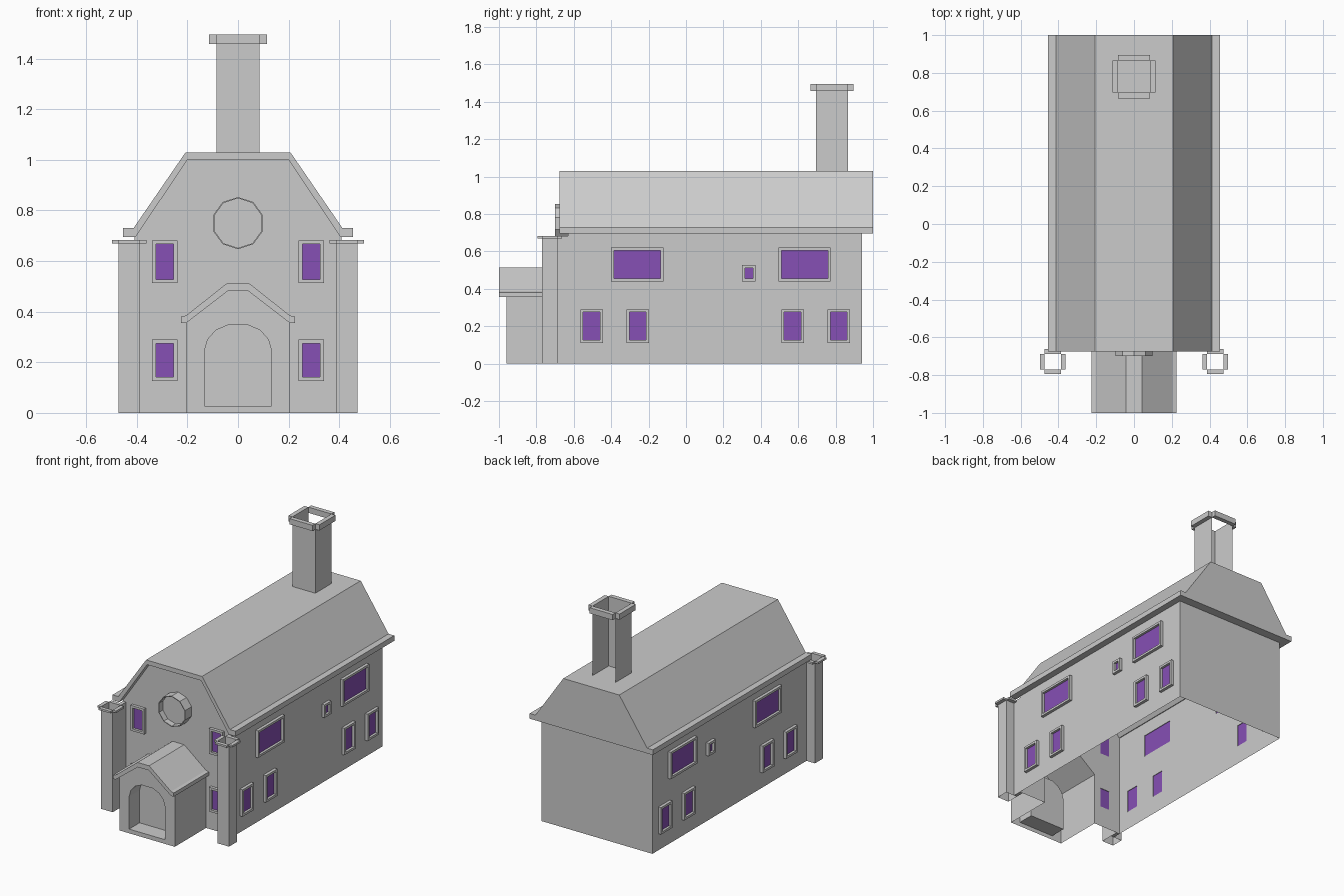
import bpy, bmesh, math
from mathutils import Matrix

if "Cube" in bpy.data.objects:
    bpy.data.objects.remove(bpy.data.objects["Cube"])

FRONT = Matrix(((1, 0, 0, 0), (0, 0, -1, 0), (0, 1, 0, 0), (0, 0, 0, 1)))  # local z -> -y
SIDE = Matrix(((0, 0, 1, 0), (1, 0, 0, 0), (0, 1, 0, 0), (0, 0, 0, 1)))    # local z -> +x

purple = bpy.data.materials.new("window_glass")
purple.diffuse_color = (0.24, 0.08, 0.46, 1)
purple.use_nodes = True
purple.node_tree.nodes["Principled BSDF"].inputs["Base Color"].default_value = purple.diffuse_color


def add(name, mesh, mirror=False, mat=None):
    ob = bpy.data.objects.new(name, mesh)
    bpy.context.collection.objects.link(ob)
    if mirror:
        ob.modifiers.new("mirror", 'MIRROR').use_mirror_merge = False
    if mat:
        mesh.materials.clear()
        mesh.materials.append(mat)
    return ob


def sheet(name, loops, plane, offset, thick=0.0, mirror=False, mat=None):
    """Flat panel with holes, placed on a wall plane; optional outward thickness."""
    cu = bpy.data.curves.new(name, 'CURVE')
    cu.dimensions, cu.fill_mode, cu.extrude = '2D', 'BOTH', thick / 2
    for pts in loops:
        sp = cu.splines.new('POLY')
        sp.points.add(len(pts) - 1)
        for p, (u, v) in zip(sp.points, pts):
            p.co = (u, v, 0, 1)
        sp.use_cyclic_u = True
    tmp = bpy.data.objects.new(name + "_tmp", cu)
    bpy.context.collection.objects.link(tmp)
    bpy.context.view_layer.update()
    deps = bpy.context.evaluated_depsgraph_get()
    me = bpy.data.meshes.new_from_object(tmp.evaluated_get(deps))
    bpy.data.objects.remove(tmp)
    bpy.data.curves.remove(cu)
    me.transform(plane @ Matrix.Translation((0, 0, offset + thick / 2)))
    bm = bmesh.new()
    bm.from_mesh(me)
    bmesh.ops.remove_doubles(bm, verts=bm.verts, dist=1e-5)
    if thick:
        bmesh.ops.recalc_face_normals(bm, faces=bm.faces)
    bm.to_mesh(me)
    bm.free()
    me.polygons.foreach_set("use_smooth", [False] * len(me.polygons))
    return add(name, me, mirror, mat)


def prism(name, pts, axis, a, b, closed=True, caps=True, mirror=False):
    """Profile swept along y (pts = x,z) or z (pts = x,y)."""
    bm = bmesh.new()
    at = (lambda p, t: (p[0], t, p[1])) if axis == 'y' else (lambda p, t: (p[0], p[1], t))
    r0 = [bm.verts.new(at(p, a)) for p in pts]
    r1 = [bm.verts.new(at(p, b)) for p in pts]
    n = len(pts)
    for i in range(n if closed else n - 1):
        j = (i + 1) % n
        bm.faces.new((r0[i], r0[j], r1[j], r1[i]))
    if caps:
        bm.faces.new(r0)
        bm.faces.new(r1)
    bmesh.ops.recalc_face_normals(bm, faces=bm.faces)
    me = bpy.data.meshes.new(name)
    bm.to_mesh(me)
    bm.free()
    return add(name, me, mirror)


def rect(x0, x1, y0, y1):
    return [(x0, y0), (x1, y0), (x1, y1), (x0, y1)]


def sym(half):
    """Mirror a right-hand half profile into a full outline."""
    return half + [(-u, v) for u, v in reversed(half)]


def windows(name, rects, plane, wall):
    """Raised frame and recessed pane for every window."""
    for i, (u0, u1, v0, v1) in enumerate(rects):
        inner = rect(u0 + .015, u1 - .015, v0 + .015, v1 - .015)
        sheet(f"{name}_frame_{i}", [rect(u0, u1, v0, v1), inner], plane, wall, .02, True)
        sheet(f"{name}_pane_{i}", [inner], plane, wall + .004, 0, True, purple)


def cap_strips(name, x0, x1, y0, y1, z0, z1, d, mirror):
    """Four ledges pushed out of the faces of a square shaft."""
    for side, r in (("front", (x0, x1, y0 - d, y0)), ("back", (x0, x1, y1, y1 + d)),
                    ("left", (x0 - d, x0, y0, y1)), ("right", (x1, x1 + d, y0, y1))):
        prism(f"{name}_{side}", rect(*r), 'z', z0, z1, mirror=mirror)


W, YF, YB, EAVE = .41, -.63, .94, .695

# Side walls with windows
side_wins = [(-.40, -.12, .44, .62), (.495, .773, .44, .62), (.30, .372, .44, .527)]
side_wins += [(y, y + .12, .11, .29) for y in (-.565, -.318, .51, .757)]
sheet("side_wall", [rect(YF, YB, 0, EAVE)] + [rect(*w) for w in side_wins], SIDE, W, 0, True)
windows("side_window", side_wins, SIDE, W)

# Front wall, notched around the porch, with round window
gable = [(.405, EAVE), (.20, 1.0)]
porch_in = [(.205, 0), (.205, .355), (.04, .482)]
front_wins = [(.24, .34, .127, .29), (.24, .34, .513, .682)]
both = front_wins + [(-b, -a, c, d) for a, b, c, d in front_wins]


def circle(r):
    return [(r * math.sin(k * math.tau / 10), .75 + r * math.cos(k * math.tau / 10)) for k in range(10)]


outline = sym([(.205, .355), (.205, 0), (W, 0), (W, EAVE), (.20, 1.0)][2:])
outline += [(-u, v) for u, v in porch_in] + list(reversed(porch_in))
sheet("front_wall", [outline, circle(.103)] + [rect(*w) for w in both], FRONT, -YF)
windows("front_window", front_wins, FRONT, -YF)
sheet("round_window_rim", [circle(.103), circle(.098)], FRONT, -YF, .07)
sheet("round_window_panel", [circle(.098)], FRONT, .66)

# Back wall
sheet("back_wall", [rect(-W, W, 0, EAVE)], FRONT, -YB)

# Main roof shell, closed rear gable and its soffit
half = [(.405, EAVE), (.455, EAVE), (.455, .73), (.413, .73), (.207, 1.03)]
inner = [(-.405, EAVE), (-.20, 1.0), (.20, 1.0)]
prism("main_roof", sym(half) + inner[1:], 'y', -.675, 1.0)
sheet("rear_gable", [sym(gable)], FRONT, -1.0)
sheet("rear_soffit", [rect(-.405, .405, YB, 1.0)], Matrix.Identity(4), EAVE)

# Corner pillars, their links to the house and their caps
prism("corner_pillar", rect(.387, .473, -.77, -.687), 'z', 0, .683, caps=False, mirror=True)
prism("pillar_link", rect(.387, W, -.687, YF), 'z', 0, .683, mirror=True)
cap_strips("pillar_cap", .387, .473, -.77, -.687, .67, .683, .025, True)

# Porch walls, front with arched recess, and roof
prism("porch_wall", [(.205, 0), (.205, .36)], 'y', -.96, YF, closed=False, caps=False, mirror=True)
arch = sym([(.133, .028), (.133, .245), (.12, .29), (.087, .327), (.04, .347)])
sheet("porch_front", [sym(porch_in), arch], FRONT, .96)
prism("door_recess", arch, 'y', -.96, -.85, caps=False)
sheet("door_panel", [arch], FRONT, .85)
porch_half = [(.205, .355), (.225, .355), (.225, .38), (.205, .385), (.043, .513)]
prism("porch_roof", sym(porch_half) + [(-.04, .482), (.04, .482)], 'y', -1.0, YF)

# Chimney: three sided shaft, open at the back, with ledges at the top
prism("chimney", [(-.085, .865), (-.085, .695), (.085, .695), (.085, .865)], 'z', 1.03, 1.495,
      closed=False, caps=False)
cap_strips("chimney_cap", -.085, .085, .695, .865, 1.457, 1.495, .03, False)
